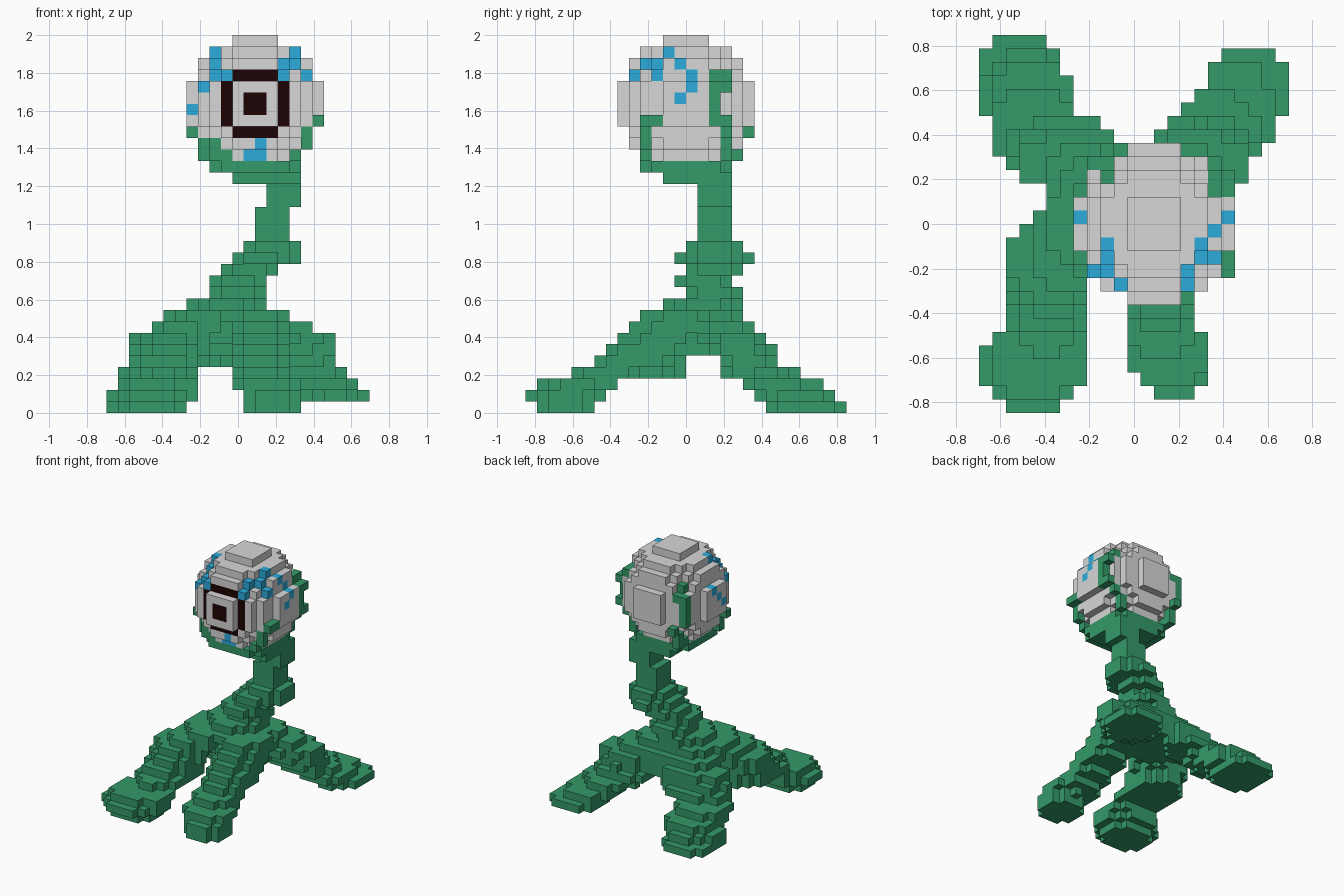
import bpy, bmesh
from mathutils import Vector
from itertools import product

default = bpy.data.objects.get("Cube")
if default:
    bpy.data.objects.remove(default)

VOXEL = 2 / 33
occupied = {}          # cell -> colour name
parts = {}             # part name -> cells


def make_material(name, rgb):
    mat = bpy.data.materials.new(name)
    mat.use_nodes = True
    colour = (*rgb, 1)
    mat.diffuse_color = colour
    mat.node_tree.nodes["Principled BSDF"].inputs["Base Color"].default_value = colour
    return mat


materials = {
    "green": make_material("stalk green", (.033, .32, .138)),
    "grey": make_material("eyeball grey", (.68, .68, .68)),
    "blue": make_material("vein blue", (.025, .41, .71)),
    "dark": make_material("iris dark", (.012, .001, .001)),
}


def claim(part, cell, colour):
    """Give a cell to a part unless another part already owns it."""
    if cell not in occupied:
        occupied[cell] = colour
        parts.setdefault(part, []).append(cell)


def fill_disc(part, layer, x0, x1, y0, y1):
    """Fill one layer with an oval disc inside the given bounds."""
    for i, j in product(range(-11, 12), range(-14, 14)):
        u = (i * VOXEL - (x0 + x1) / 2) / ((x1 - x0) / 2)
        v = ((j + .5) * VOXEL - (y0 + y1) / 2) / ((y1 - y0) / 2)
        if u * u + v * v < 1:
            claim(part, (i, j, layer), "green")


def fill_stack(part, keys):
    """Stack discs, blending the bounds between key layers."""
    for (low, *start), (high, *end) in zip(keys, keys[1:]):
        for layer in range(low, high + 1):
            t = (layer - low) / (high - low)
            fill_disc(part, layer, *[a + (b - a) * t for a, b in zip(start, end)])


def fill_box(part, low, high):
    for cell in product(*[range(a, b) for a, b in zip(low, high)]):
        claim(part, cell, "green")


# Eyeball: a ball twelve cells across, addressed from its own corner
SIZE = 12


def ball_cell(a, b, c):
    return a - 4, b - 6, c + 21


for cell in product(range(SIZE), repeat=3):
    offset = Vector(cell) - Vector((5.5, 5.5, 5.5))
    if offset.length < SIZE / 2:
        across, up = abs(offset.x), abs(offset.z)
        pupil = cell[1] == 0 and max(across, up) < 1
        ring = cell[1] == 1 and max(across, up) == 2.5 and min(across, up) < 2
        claim("eyeball", ball_cell(*cell), "dark" if pupil or ring else "grey")


def paint(cells, colour, part):
    """Recolour eyeball cells, and add raised ones as a new part."""
    for cell in cells:
        key = ball_cell(*cell)
        if key in occupied:
            occupied[key] = colour
        else:
            claim(part, key, colour)


# Blue veins on both sides and under the iris
left_vein = [(9, 4, 10), (9, 3, 9), (8, 2, 9), (10, 5, 9), (8, 1, 8),
             (10, 3, 8), (10, 6, 8), (11, 6, 7), (11, 5, 6)]
right_vein = [(2, 4, 10), (2, 3, 9), (2, 2, 8), (3, 1, 8), (1, 2, 7),
              (0, 6, 7), (0, 5, 6), (0, 4, 5)]
lower_vein = [(6, 1, 2), (6, 2, 1), (5, 2, 1)]
paint(left_vein + right_vein + lower_vein, "blue", "eyeball")

# Green tendrils gripping the eyeball
front_left = [(11, 3, 4), (11, 2, 4), (10, 2, 3), (10, 2, 2), (9, 2, 1)]
front_right = [(0, 3, 3), (1, 3, 2), (1, 3, 1), (2, 2, 2), (2, 2, 1), (3, 2, 1)]
back_left = [(11, 8, c) for c in range(4, 8)] + [(10, 8, 8), (10, 9, 8), (11, 9, 7),
             (11, 9, 4), (10, 9, 3), (9, 9, 2), (9, 9, 1)]
back_right = [(1, 10, c) for c in range(4, 8)] + [(2, 10, 7), (2, 9, 8),
              (2, 11, 3), (2, 10, 2), (2, 10, 1), (2, 9, 1)]
for tendril in (front_left, front_right, back_left, back_right):
    paint(tendril, "green", "tendrils")

# Cup under the eyeball
for a, b in product(range(SIZE), repeat=2):
    spread = ((a - 5.5) ** 2 + (b - 5.5) ** 2) ** .5
    if spread < 4.4:
        claim("cup", ball_cell(a, b, 0), "green")
    if 4 <= a <= 9 and 4 <= b <= 9 and spread < 4.4:
        claim("cup", ball_cell(a, b, -1), "green")

# Square neck with a sideways step
fill_box("neck", (3, 1, 18), (6, 4, 21))
fill_box("neck", (2, 1, 15), (5, 4, 18))

# Leaning stem and the body it grows from: layer, then x and y bounds
fill_stack("stem", [(8, -.33, .21, -.12, .3), (9, -.27, .15, -.12, .3),
                    (10, -.15, .15, 0, .3), (11, -.15, .15, -.06, .24),
                    (12, -.09, .21, 0, .3), (13, -.03, .33, -.06, .36),
                    (14, .03, .33, 0, .3)])
fill_stack("body", [(5, -.33, .24, -.06, .36), (7, -.36, .27, -.15, .36)])

# Four sprawling legs, from the foot up
legs = {
    "front_right_leg": [(0, -.64, -.27, -.79, -.48), (1, -.7, -.21, -.85, -.42),
                        (2, -.64, -.21, -.79, -.42), (3, -.58, -.21, -.61, 0),
                        (4, -.58, -.21, -.49, 0), (6, -.58, -.15, -.36, .06),
                        (8, -.39, 0, -.24, .24)],
    "front_left_leg": [(0, .03, .33, -.79, -.48), (1, .03, .33, -.79, -.45),
                       (2, -.03, .33, -.76, -.36), (3, -.03, .3, -.61, -.24),
                       (4, -.03, .27, -.49, -.06), (6, -.03, .27, -.36, .06),
                       (8, -.06, .27, -.24, .18)],
    "back_right_leg": [(0, -.7, -.33, .42, .85), (1, -.7, -.27, .36, .79),
                       (2, -.64, -.27, .3, .73), (3, -.64, -.24, .2, .61),
                       (4, -.58, -.06, .16, .49), (6, -.52, .03, .12, .42),
                       (8, -.33, 0, .06, .3)],
    "back_left_leg": [(1, .33, .7, .39, .79), (2, .27, .64, .28, .73),
                      (3, .18, .55, .22, .61), (4, .09, .52, .16, .49),
                      (6, .06, .52, .09, .42), (8, -.03, .27, .06, .3)],
}
for name, keys in legs.items():
    fill_stack(name, keys)


# Turn each part's cells into a mesh of exposed faces
def build(name, cells):
    bm = bmesh.new()
    corners = {}
    used = [c for c in materials if any(occupied[cell] == c for cell in cells)]

    def corner(p):
        if p not in corners:
            i, j, k = p
            corners[p] = bm.verts.new(Vector((i - .5, j, k)) * VOXEL)
        return corners[p]

    for cell in cells:
        for axis, side in product(range(3), (0, 1)):
            step = list(cell)
            step[axis] += 1 if side else -1
            if tuple(step) in occupied:
                continue
            loop = []
            for u, v in ((0, 0), (1, 0), (1, 1), (0, 1)):
                p = list(cell)
                p[axis] += side
                p[(axis + 1) % 3] += u
                p[(axis + 2) % 3] += v
                loop.append(corner(tuple(p)))
            face = bm.faces.new(loop if side else loop[::-1])
            face.material_index = used.index(occupied[cell])
    mesh = bpy.data.meshes.new(name)
    bm.to_mesh(mesh)
    bm.free()
    for colour in used:
        mesh.materials.append(materials[colour])
    bpy.context.collection.objects.link(bpy.data.objects.new(name, mesh))


for name, cells in parts.items():
    build(name, cells)
